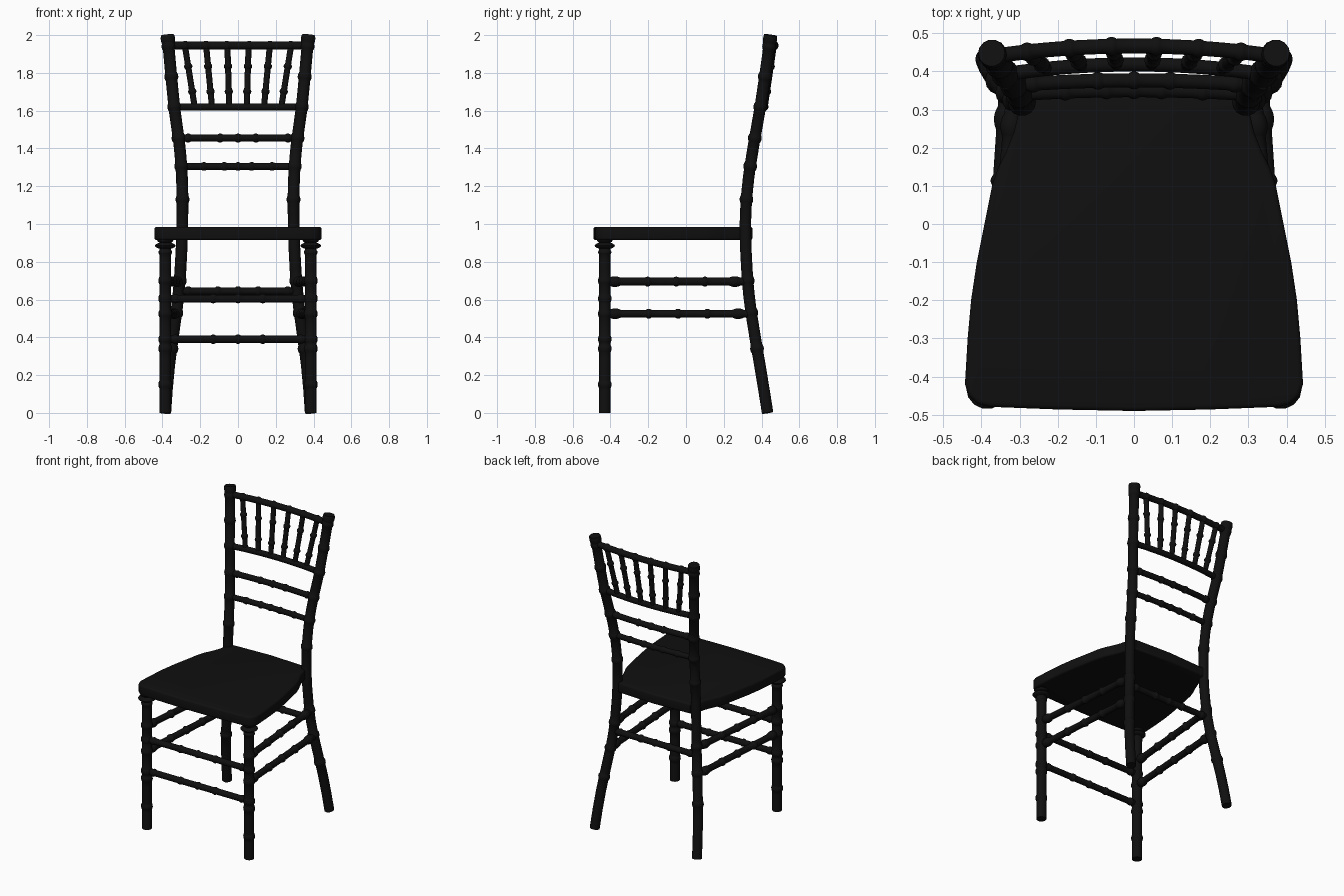
import bpy, bmesh, math
from mathutils import Vector

cube = bpy.data.objects.get("Cube")
if cube:
    bpy.data.objects.remove(cube, do_unlink=True)

black = bpy.data.materials.new("black lacquer")
black.use_nodes = True
COLOUR = (0.005, 0.005, 0.005, 1)
black.diffuse_color = COLOUR
black.node_tree.nodes["Principled BSDF"].inputs["Base Color"].default_value = COLOUR


def finish(name, bm, angle=40):
    bmesh.ops.recalc_face_normals(bm, faces=bm.faces)
    mesh = bpy.data.meshes.new(name)
    bm.to_mesh(mesh)
    bm.free()
    mesh.materials.append(black)
    ob = bpy.data.objects.new(name, mesh)
    bpy.context.collection.objects.link(ob)
    bpy.ops.object.select_all(action='DESELECT')
    ob.select_set(True)
    bpy.context.view_layer.objects.active = ob
    bpy.ops.object.shade_smooth_by_angle(angle=math.radians(angle))
    return ob


def along(pts, t):
    """Point on a smooth curve through pts, t from 0 to 1."""
    n = len(pts) - 1
    i = min(int(t * n), n - 1)
    f = t * n - i
    b, c = pts[i], pts[i + 1]
    a = pts[i - 1] if i else 2 * b - c
    d = pts[i + 2] if i + 2 <= n else 2 * c - b
    return b + 0.5 * f * ((c - a) + f * ((2*a - 5*b + 4*c - d) + f * (3*(b - c) + d - a)))


def turned(name, pts, radius, knots=(), height=0.008, width=0.014, sides=14):
    """Turned rod along a path; each knot is t or (t, height, width)."""
    pts = [Vector(p) for p in pts]
    length = sum((b - a).length for a, b in zip(pts, pts[1:]))
    knots = [k if isinstance(k, tuple) else (k, height, width) for k in knots]
    ts = {i / 16 for i in range(17)}
    for t, h, w in knots:
        ts |= {round(t + k * w / length / 3, 5) for k in range(-3, 4)}
    bm = bmesh.new()
    rings = []
    for t in sorted(t for t in ts if 0 <= t <= 1):
        p = along(pts, t)
        axis = (along(pts, min(t + .01, 1)) - along(pts, max(t - .01, 0))).normalized()
        u = axis.cross(Vector((0, 1, 0) if abs(axis.y) < .6 else (0, 0, 1))).normalized()
        v = axis.cross(u)
        r = radius + max([0] + [h * (1 - ((t - c) * length / w) ** 2) for c, h, w in knots])
        rings.append([bm.verts.new(p + r * (u * math.cos(a) + v * math.sin(a)))
                      for a in (math.tau * k / sides for k in range(sides))])
    for a, b in zip(rings, rings[1:]):
        for k in range(sides):
            bm.faces.new((a[k], a[k - 1], b[k - 1], b[k]))
    bm.faces.new(rings[0])
    bm.faces.new(rings[-1])
    return finish(name, bm)


# Back posts: (x, y) at equal height steps
POST = [(.385, .432), (.37, .4), (.345, .366), (.318, .336), (.302, .32), (.295, .314),
        (.295, .326), (.308, .355), (.335, .39), (.355, .42), (.373, .448)]
post_path = [Vector((x, y, i * .2)) for i, (x, y) in enumerate(POST)]


def post_at(z):
    return along(post_path, z / 2)


for side, word in ((1, "left"), (-1, "right")):
    mirror = Vector((side, 1, 1))
    turned(f"{word}_back_post", [p * mirror for p in post_path], .031,
           [z / 2 for z in (.34, .53, .7, 1.13, 1.305, 1.455, 1.62, 1.78, 1.94)]
           + [(.99, .007, .03)], height=.006, width=.02)

    # Front leg with a turned collar under the seat
    leg = Vector((.385 * side, -.43, 0))
    top = Vector((0, 0, .93))
    turned(f"{word}_front_leg", [leg, leg + top], .031,
           [z / .93 for z in (.15, .34, .39, .525, .605, .7)]
           + [(.885 / .93, .024, .016), (.915 / .93, .012, .014), (.85 / .93, .005, .012)],
           height=.006, width=.02)

    # Side stretchers
    for z, level in ((.525, "lower"), (.695, "upper")):
        back = post_at(z) * mirror
        turned(f"{word}_{level}_side_stretcher", [leg + Vector((0, 0, z)), back + Vector((.006 * side, 0, 0))],
               .021, [.3, .5, .7] + [(t, .008, .03) for t in (.07, .91)], height=.006)

# Front and back stretchers
for z, level in ((.39, "lower"), (.605, "upper")):
    turned(f"{level}_front_stretcher", [(-.385, -.43, z), (.385, -.43, z)], .02,
           [.07, .33, .5, .67, .93], height=.005)
p = post_at(.645)
turned("back_stretcher", [(-p.x, p.y, p.z), p], .02, [.08, .33, .5, .67, .92], height=.005)

# Bowed rails of the backrest
RAILS = (("lowest_rail", 1.305, .018, .01, (.2, .38, .5, .62, .8)),
         ("middle_rail", 1.455, .019, .012, (.08, .35, .5, .65, .92)),
         ("spindle_rail", 1.62, .019, .025, ()),
         ("top_rail", 1.945, .02, .026, (.12, .27, .42, .58, .73, .88)))


def rail_path(z, bow):
    p = post_at(z)
    return [Vector((p.x * k / 3, p.y + bow * (1 - (k / 3) ** 2), z)) for k in range(-3, 4)]


for name, z, radius, bow, knots in RAILS:
    turned(name, rail_path(z, bow), radius, knots, height=.005)

# Fanned spindles between the two upper rails
low, high = rail_path(1.62, .025), rail_path(1.945, .026)
for k in range(6):
    s = (k - 2.5) / 2.5
    a = along(low, .5 + s * .34)
    b = along(high, .5 + s * .382)
    turned(f"spindle_{k + 1}", [a, b], .016, [.25, .66], height=.006, sides=10)

# Seat: mirrored half outline, extruded with rounded rims
HALF = [(0, -.49), (.2, -.486), (.38, -.479), (.41, -.471), (.433, -.45), (.443, -.42),
        (.436, -.3), (.427, -.2), (.412, -.1), (.392, 0), (.372, .1), (.357, .145),
        (.335, .19), (.315, .24), (.303, .29), (.27, .34), (0, .352)]
outline = HALF + [(-x, y) for x, y in reversed(HALF[1:-1])]
bm = bmesh.new()
base = bm.faces.new([bm.verts.new((x, y, .915)) for x, y in outline])
grown = bmesh.ops.extrude_face_region(bm, geom=[base])["geom"]
bmesh.ops.translate(bm, verts=[g for g in grown if isinstance(g, bmesh.types.BMVert)], vec=(0, 0, .07))
rims = [e for e in bm.edges if abs(e.verts[0].co.z - e.verts[1].co.z) < .001]
bmesh.ops.bevel(bm, geom=rims, offset=.012, segments=3, profile=.5, affect='EDGES')
finish("seat", bm)
